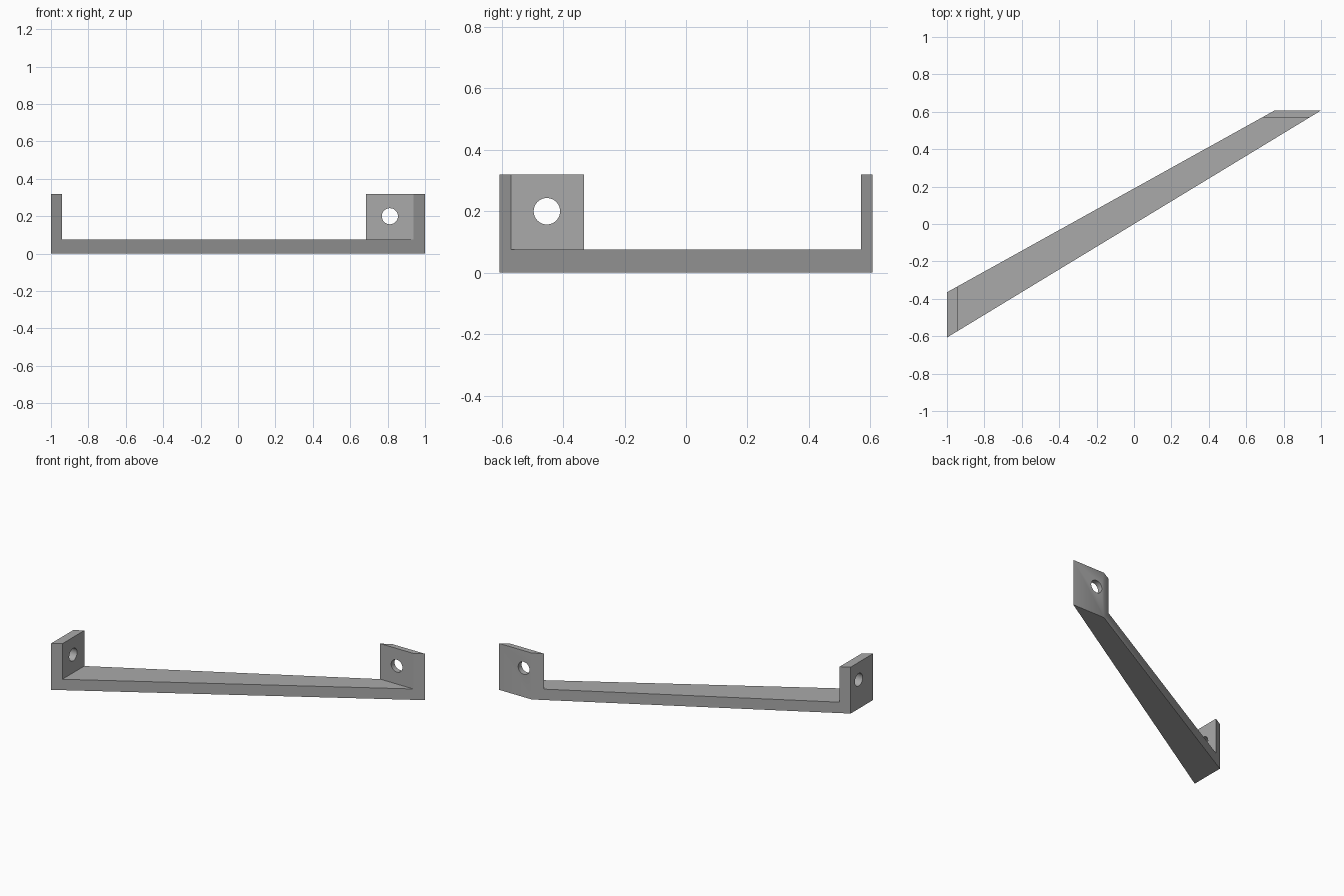
import bpy
import bmesh
from math import pi, radians
from mathutils import Vector

default = bpy.data.objects.get("Cube")
if default:
    bpy.data.objects.remove(default, do_unlink=True)

HEIGHT, FLOOR = 0.32, 0.075          # tab top and bar top
HOLE_Z, HOLE_R = 0.2, 0.043
LEFT_X, RIGHT_Y = 1.0, 0.607         # outer faces of the end tabs
TAB_X, TAB_Y = 0.06, 0.037           # tab thicknesses

grey = bpy.data.materials.new("grey metal")
grey.use_nodes = True
colour = (0.4, 0.4, 0.4, 1)
grey.diffuse_color = colour
grey.node_tree.nodes["Principled BSDF"].inputs["Base Color"].default_value = colour


def stations(start, end):
    """Points where one long side meets the faces of the two end tabs."""
    a, b = Vector(start), Vector(end)
    at_x = a.lerp(b, TAB_X / (b.x - a.x))
    at_y = b.lerp(a, TAB_Y / (b.y - a.y))
    return a, at_x, at_y, b


def u_outline(bm, points):
    """U-shaped outline standing on one long side."""
    a, b, c, d = points
    steps = [(a, 0), (d, 0), (d, HEIGHT), (c, HEIGHT),
             (c, FLOOR), (b, FLOOR), (b, HEIGHT), (a, HEIGHT)]
    return [bm.verts.new((p.x, p.y, z)) for p, z in steps]


# Bracket: slanted bar with an upright tab at each end
bm = bmesh.new()
front = u_outline(bm, stations((-LEFT_X, -RIGHT_Y), (LEFT_X, RIGHT_Y)))
back = u_outline(bm, stations((-LEFT_X, -0.365), (0.752, RIGHT_Y)))
bm.faces.new(front)
bm.faces.new(back[::-1])
for i in range(len(front)):
    j = (i + 1) % len(front)
    bm.faces.new((front[j], front[i], back[i], back[j]))
bmesh.ops.recalc_face_normals(bm, faces=bm.faces)
mesh = bpy.data.meshes.new("bracket")
bm.to_mesh(mesh)
bm.free()
mesh.materials.append(grey)
bracket = bpy.data.objects.new("bracket", mesh)
bpy.context.collection.objects.link(bracket)


# Screw holes through the tabs
def drill(name, location, rotation):
    bpy.ops.mesh.primitive_cylinder_add(vertices=48, radius=HOLE_R, depth=0.2,
                                        location=location, rotation=rotation)
    cutter = bpy.context.object
    cutter.name = name
    cutter.hide_render = True
    cutter.data.materials.append(grey)
    mod = bracket.modifiers.new(name, "BOOLEAN")
    mod.operation = "DIFFERENCE"
    mod.solver = "EXACT"
    mod.object = cutter
    bpy.ops.object.select_all(action="DESELECT")
    bracket.select_set(True)
    bpy.context.view_layer.objects.active = bracket
    bpy.ops.object.modifier_apply(modifier=mod.name)
    bpy.data.objects.remove(cutter, do_unlink=True)


drill("right_hole", (-LEFT_X + TAB_X / 2, -0.453, HOLE_Z), (0, pi / 2, 0))
drill("left_hole", (0.812, RIGHT_Y - TAB_Y / 2, HOLE_Z), (pi / 2, 0, 0))
bpy.ops.object.shade_smooth_by_angle(angle=radians(30))
